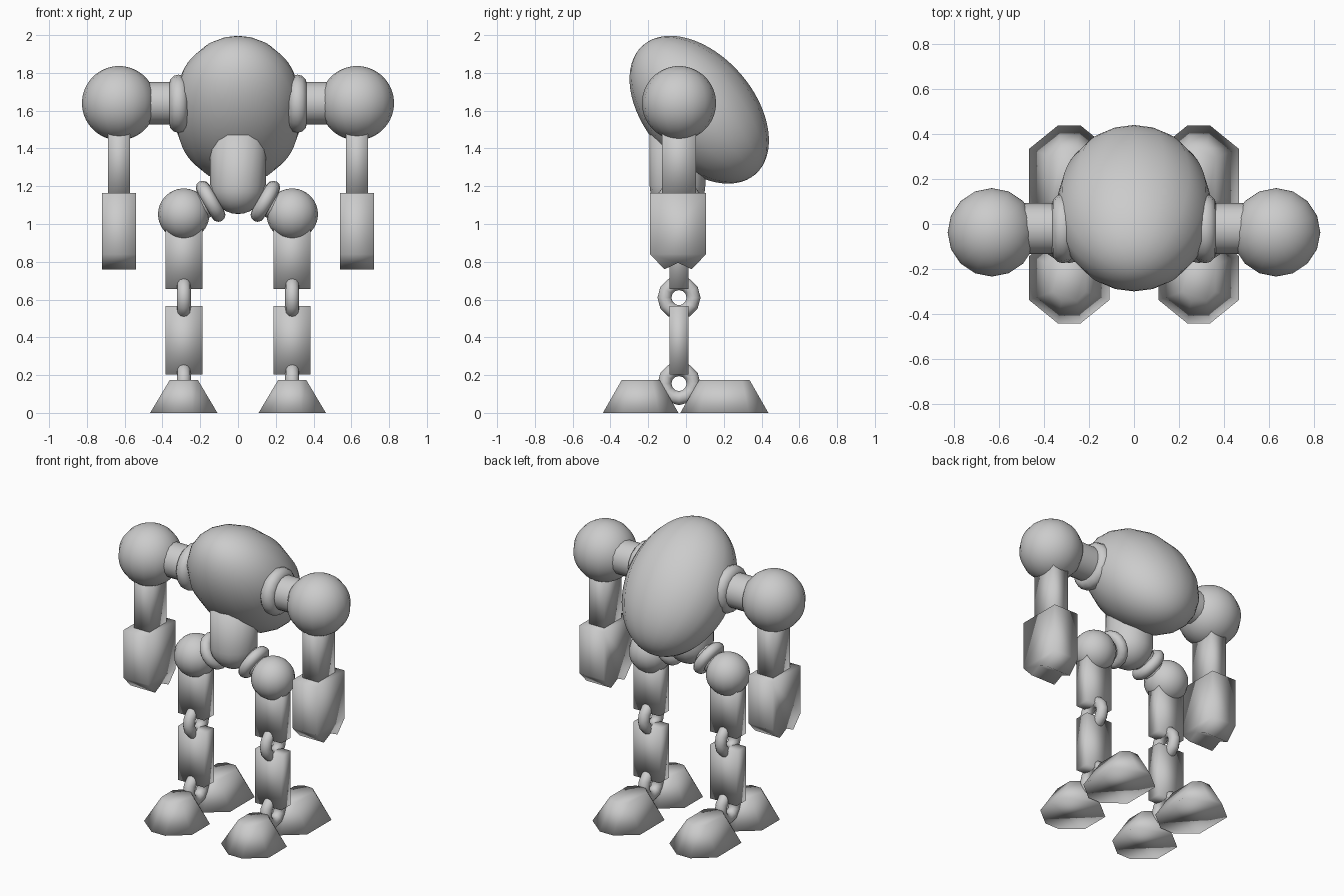
import bpy, bmesh, math
from mathutils import Matrix

if "Cube" in bpy.data.objects:
    bpy.data.objects.remove(bpy.data.objects["Cube"])

grey = bpy.data.materials.new("stone_grey")
grey.diffuse_color = (0.6, 0.6, 0.6, 1)
grey.use_nodes = True
grey.node_tree.nodes["Principled BSDF"].inputs["Base Color"].default_value = grey.diffuse_color
CY = -0.037  # depth of the limb plane


def finish(bm, name, loc, rot=(0, 0, 0), angle=None):
    bmesh.ops.recalc_face_normals(bm, faces=bm.faces)
    for f in bm.faces:
        f.smooth = True
    mesh = bpy.data.meshes.new(name)
    bm.to_mesh(mesh)
    bm.free()
    mesh.materials.append(grey)
    ob = bpy.data.objects.new(name, mesh)
    bpy.context.collection.objects.link(ob)
    ob.location, ob.rotation_euler = loc, rot
    if angle:
        bpy.ops.object.select_all(action='DESELECT')
        ob.select_set(True)
        bpy.context.view_layer.objects.active = ob
        bpy.ops.object.shade_smooth_by_angle(angle=math.radians(angle))
    return ob


def ball(name, loc, radii, rot=(0, 0, 0)):
    bm = bmesh.new()
    bmesh.ops.create_uvsphere(bm, u_segments=16, v_segments=32, radius=1,
                              matrix=Matrix.Diagonal((*radii, 1)))
    return finish(bm, name, loc, rot)


def rod(name, loc, r, length, rot):
    bm = bmesh.new()
    bmesh.ops.create_cone(bm, cap_ends=True, segments=16, radius1=r, radius2=r, depth=length)
    return finish(bm, name, loc, rot, 40)


def lathe(name, profile, loc, rot=(0, 0, 0), n=16, closed=False):
    """Spin an (r, z) profile around the local z axis."""
    bm = bmesh.new()
    rings = [[bm.verts.new((r * math.cos(2 * math.pi * i / n), r * math.sin(2 * math.pi * i / n), z))
              for i in range(n)] for r, z in profile]
    pairs = list(zip(rings, rings[1:])) + ([(rings[-1], rings[0])] if closed else [])
    for a, b in pairs:
        for i in range(n):
            j = (i + 1) % n
            bm.faces.new((a[i], a[j], b[j], b[i]))
    if not closed:
        bm.faces.new(rings[0])
        bm.faces.new(rings[-1])
    return finish(bm, name, loc, rot)


def ring(name, loc, major, minor, rot, n=12):
    steps = [2 * math.pi * k / 12 for k in range(12)]
    profile = [(major + minor * math.cos(t), minor * math.sin(t)) for t in steps]
    return lathe(name, profile, loc, rot, n, True)


def block(name, lo, hi):
    size = [h - l for l, h in zip(lo, hi)]
    bm = bmesh.new()
    bmesh.ops.create_cube(bm, size=1, matrix=Matrix.Diagonal((*size, 1)))
    return finish(bm, name, [(l + h) / 2 for l, h in zip(lo, hi)])


def bridge_prism(name, a, b, loc):
    """Solid between two matching outlines."""
    bm = bmesh.new()
    va, vb = [bm.verts.new(p) for p in a], [bm.verts.new(p) for p in b]
    bm.faces.new(va)
    bm.faces.new(vb)
    for i in range(len(va)):
        j = (i + 1) % len(va)
        bm.faces.new((va[i], va[j], vb[j], vb[i]))
    return finish(bm, name, loc)


def octagon(hx, hy, cx, cy, z):
    return [(x, y, z) for x, y in ((hx, -hy + cy), (hx, hy - cy), (hx - cx, hy), (cx - hx, hy),
                                   (-hx, hy - cy), (-hx, cy - hy), (cx - hx, -hy), (hx - cx, -hy))]


# Torso: egg leaning forward
ball("torso", (0, 0.07, 1.605), (0.345, 0.29, 0.453), (math.radians(41), 0, 0))

# Pelvis: upright post with rounded bottom
R = 0.147
post = [(max(R * math.sin(t), 0.004), 1.2 - R * math.cos(t))
        for t in (math.pi / 2 * k / 7 for k in range(8))] + [(R, 1.5)]
lathe("pelvis", post, (0, -0.045, 0))

half = math.pi / 2
for s, side in ((-1, "left"), (1, "right")):
    # Shoulder and arm
    ring(f"{side}_shoulder_collar", (s * 0.315, -0.02, 1.637), 0.104, 0.05, (0, half, 0), 16)
    rod(f"{side}_shoulder_rod", (s * 0.37, -0.02, 1.64), 0.112, 0.36, (0, half, 0))
    ball(f"{side}_shoulder", (s * 0.63, CY, 1.64), (0.196,) * 3)
    ax = s * 0.63
    block(f"{side}_upper_arm", (ax - 0.058, -0.127, 1.12), (ax + 0.058, 0.053, 1.55))
    hand = [(-0.148, 1.163), (-0.148, 0.84), (-0.072, 0.76), (0, 0.795),
            (0.072, 0.76), (0.148, 0.84), (0.148, 1.163)]
    bridge_prism(f"{side}_forearm", [(-0.091, y, z) for y, z in hand],
                 [(0.091, y, z) for y, z in hand], (ax, -0.042, 0))

    # Hip joint
    tilt = (0, s * math.radians(120), 0)
    ring(f"{side}_hip_collar", (s * 0.145, CY, 1.12), 0.083, 0.037, tilt, 16)
    rod(f"{side}_hip_rod", (s * 0.17, CY, 1.11), 0.075, 0.2, tilt)
    lx = s * 0.287
    ball(f"{side}_hip", (lx, CY, 1.052), (0.136,) * 3)

    # Leg blocks linked by upright rings
    for part, z0, z1 in (("thigh", 0.655, 1.03), ("shin", 0.203, 0.567)):
        block(f"{side}_{part}", (lx - 0.098, -0.088, z0), (lx + 0.098, 0.012, z1))
    for part, z in (("knee", 0.61), ("ankle", 0.155)):
        ring(f"{side}_{part}_ring", (lx, CY, z), 0.077, 0.037, (0, half, 0))

    # Front and back foot pads: tapered octagons
    for part, y, hy in (("front", -0.24, 0.2), ("back", 0.203, 0.233)):
        bridge_prism(f"{side}_{part}_foot", octagon(0.178, hy, 0.127, 0.103, 0),
                     octagon(0.074, hy - 0.1, 0.04, 0.04, 0.175), (lx, y, 0))
